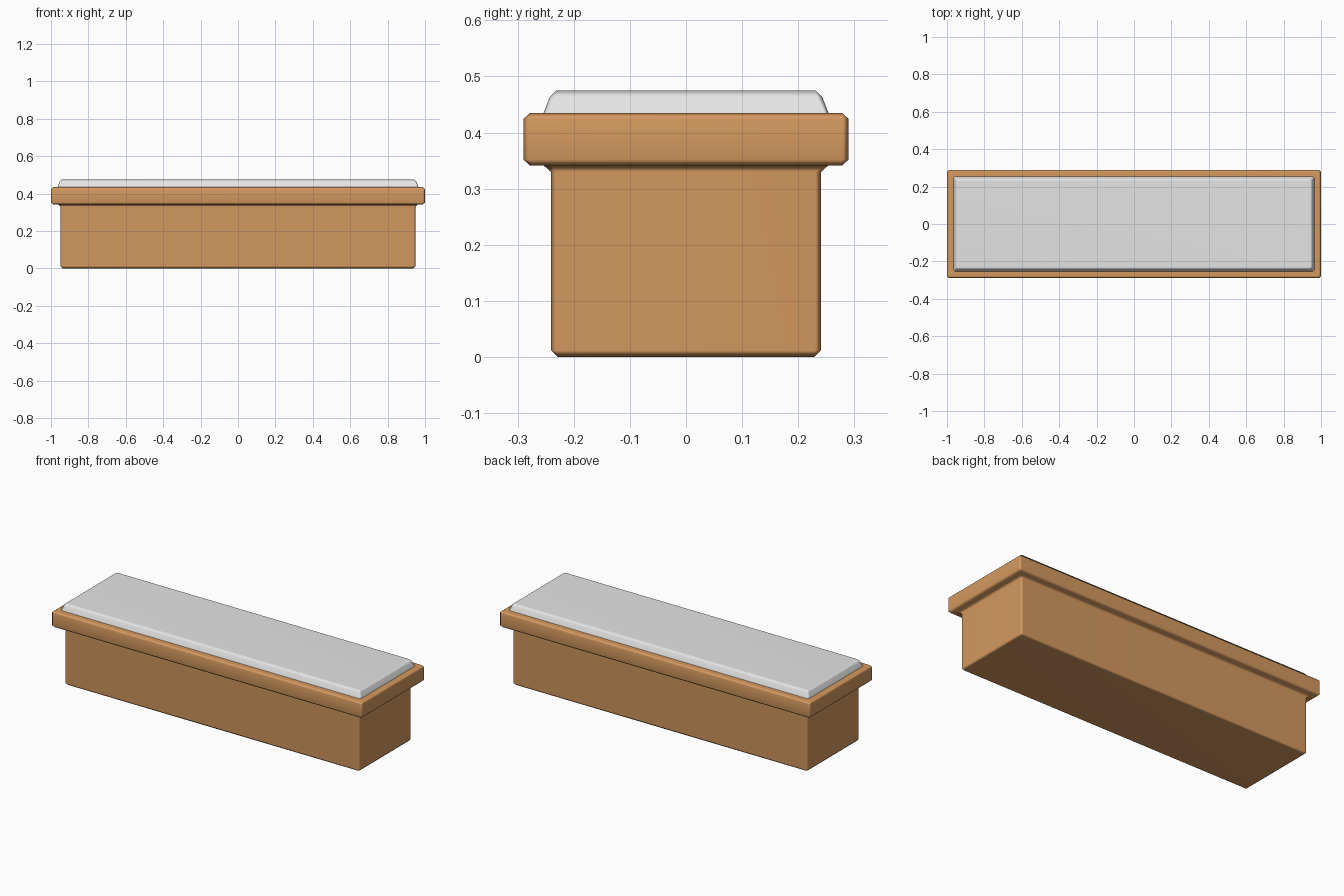
import bpy, bmesh, math

if "Cube" in bpy.data.objects:
    bpy.data.objects.remove(bpy.data.objects["Cube"])


def material(name, rgb):
    m = bpy.data.materials.new(name)
    m.diffuse_color = (*rgb, 1)
    m.use_nodes = True
    m.node_tree.nodes["Principled BSDF"].inputs["Base Color"].default_value = m.diffuse_color
    return m


def ring_points(hx, hy, z, c):
    """Rectangle with chamfered corners, counter-clockwise."""
    return [(hx - c, -hy, z), (hx, -hy + c, z), (hx, hy - c, z), (hx - c, hy, z),
            (-hx + c, hy, z), (-hx, hy - c, z), (-hx, -hy + c, z), (-hx + c, -hy, z)]


def loft(name, rings, mat):
    """Stack chamfered rectangles (half x, half y, z, chamfer) into a closed solid."""
    bm = bmesh.new()
    loops = [[bm.verts.new(p) for p in ring_points(*r)] for r in rings]
    for a, b in zip(loops, loops[1:]):
        for i in range(8):
            j = (i + 1) % 8
            bm.faces.new((a[i], a[j], b[j], b[i]))
    bm.faces.new(loops[0][::-1])
    bm.faces.new(loops[-1])
    bmesh.ops.recalc_face_normals(bm, faces=bm.faces)
    me = bpy.data.meshes.new(name)
    bm.to_mesh(me)
    bm.free()
    me.materials.append(mat)
    ob = bpy.data.objects.new(name, me)
    bpy.context.collection.objects.link(ob)
    # Smooth bevels with flat-looking large faces
    bpy.ops.object.select_all(action='DESELECT')
    ob.select_set(True)
    bpy.context.view_layer.objects.active = ob
    bpy.ops.object.shade_smooth_by_angle(angle=math.radians(60))
    wn = ob.modifiers.new("weighted_normals", 'WEIGHTED_NORMAL')
    wn.keep_sharp = True
    return ob


wood = material("warm_wood", (0.66, 0.32, 0.115))
fabric = material("light_grey_fabric", (0.78, 0.78, 0.78))

# Wooden chest: body, small flare under the rim, overhanging rim
loft("chest_body_and_rim", [
    (0.938, 0.229, 0.0, 0.005),
    (0.95, 0.241, 0.012, 0.011),
    (0.95, 0.241, 0.33, 0.011),
    (0.962, 0.253, 0.341, 0.011),
    (0.988, 0.278, 0.341, 0.005),
    (1.0, 0.29, 0.352, 0.011),
    (1.0, 0.29, 0.424, 0.011),
    (0.988, 0.278, 0.435, 0.005),
], wood)

# Thin seat pad with sloping sides and a bevelled top edge
loft("seat_pad", [
    (0.966, 0.255, 0.432, 0.008),
    (0.954, 0.243, 0.463, 0.010),
    (0.942, 0.231, 0.475, 0.005),
], fabric)
